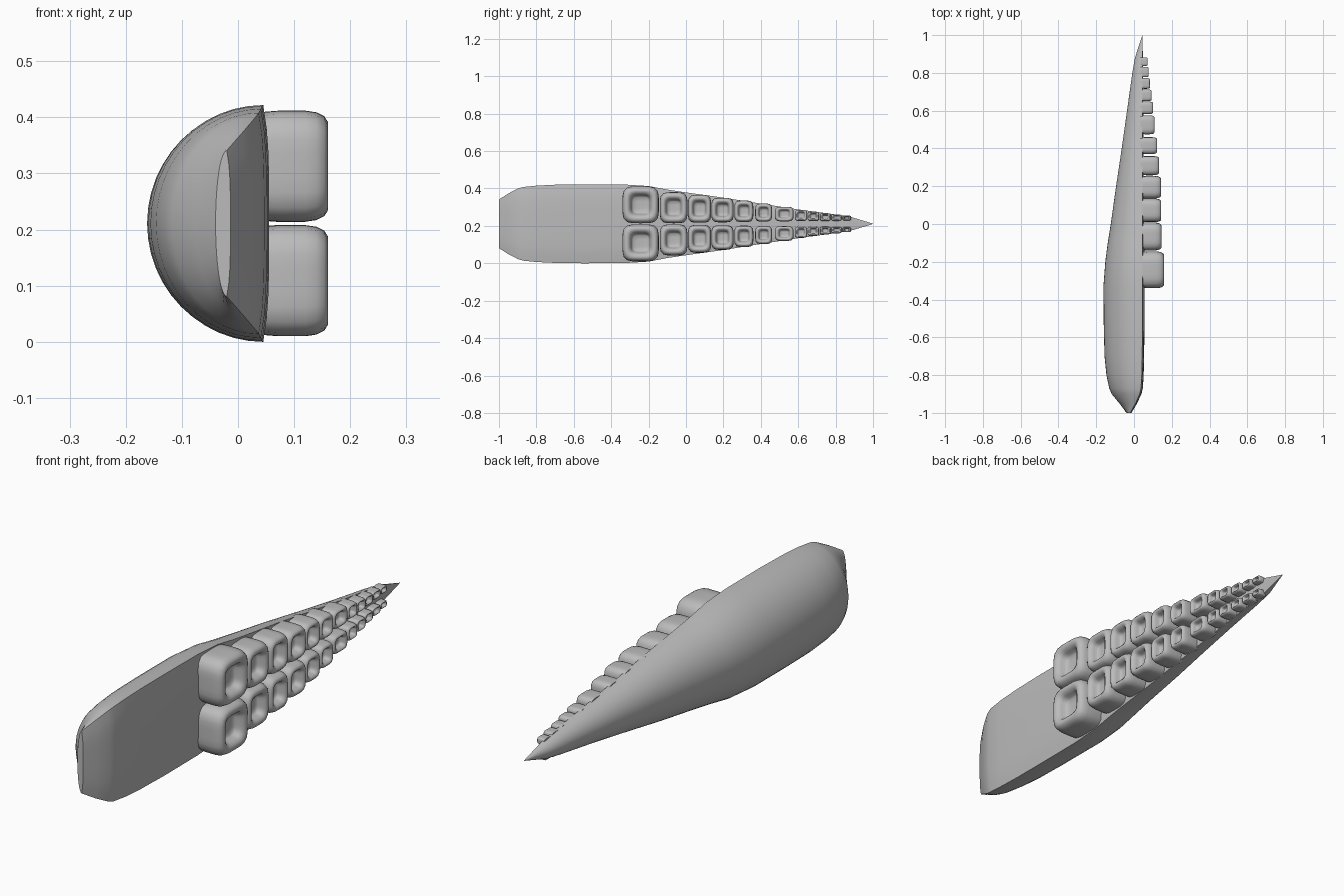
import bpy, bmesh, math

if "Cube" in bpy.data.objects:
    bpy.data.objects.remove(bpy.data.objects["Cube"], do_unlink=True)

MID = 0.211  # height of the centre line

grey = bpy.data.materials.new("matte grey")
grey.use_nodes = True
grey.diffuse_color = (0.5, 0.5, 0.5, 1)
grey.node_tree.nodes["Principled BSDF"].inputs["Base Color"].default_value = (0.5, 0.5, 0.5, 1)


def loft(name, rings, angle):
    """Skin a list of closed rings, cap both ends and shade smooth."""
    bm = bmesh.new()
    loops = [[bm.verts.new(p) for p in ring] for ring in rings]
    for a, b in zip(loops, loops[1:]):
        n = len(a)
        for i in range(n):
            bm.faces.new((a[i], a[(i + 1) % n], b[(i + 1) % n], b[i]))
    bm.faces.new(loops[0])
    bm.faces.new(loops[-1])
    bmesh.ops.recalc_face_normals(bm, faces=bm.faces)
    mesh = bpy.data.meshes.new(name)
    bm.to_mesh(mesh)
    bm.free()
    mesh.materials.append(grey)
    obj = bpy.data.objects.new(name, mesh)
    bpy.context.collection.objects.link(obj)
    bpy.ops.object.select_all(action="DESELECT")
    obj.select_set(True)
    bpy.context.view_layer.objects.active = obj
    bpy.ops.object.shade_smooth_by_angle(angle=math.radians(angle))
    return obj


def half_round(y, half, rim, depth):
    """Half-round section: curved back towards -x, nearly flat face towards +x."""
    ring = []
    for i in range(25):
        t = math.pi * i / 24
        ring.append((rim - depth * math.sin(t), y, MID + half * math.cos(t)))
    for i in range(1, 10):
        s = -1 + i / 5
        ring.append((rim + 0.05 * half * (1 - s ** 4), y, MID + half * s))
    return ring


# Tapering arm: y, half height, rim x, depth of the round back
stations = [
    (-1.0, 0.13, -0.02, 0.02), (-0.95, 0.162, 0.008, 0.085), (-0.9, 0.188, 0.03, 0.148),
    (-0.87, 0.197, 0.037, 0.168), (-0.8, 0.204, 0.041, 0.187), (-0.7, 0.209, 0.043, 0.199),
    (-0.55, 0.211, 0.045, 0.205), (-0.33, 0.21, 0.045, 0.207), (-0.2, 0.202, 0.045, 0.197),
    (-0.1, 0.183, 0.045, 0.184), (0, 0.168, 0.045, 0.168), (0.2, 0.14, 0.045, 0.14),
    (0.4, 0.108, 0.045, 0.11), (0.6, 0.077, 0.045, 0.082), (0.8, 0.05, 0.045, 0.054),
    (0.88, 0.037, 0.045, 0.04), (1.0, 0.001, 0.045, 0.001),
]
loft("arm", [half_round(*s) for s in stations], 40)

# Cup outline: scale of the ring and share of the height
cup = [(0.97, 0), (1, 0.3), (1, 0.68), (0.97, 0.84), (0.9, 0.95), (0.8, 1), (0.7, 0.99),
       (0.6, 0.94), (0.53, 0.84), (0.49, 0.72), (0.42, 0.66), (0.2, 0.65)]


def sucker(name, y, z, ry, rz, top):
    base = 0.035
    rings = []
    for scale, share in cup:
        ring = []
        for i in range(28):
            t = math.tau * i / 28
            c, s = math.cos(t), math.sin(t)
            r = scale / (abs(c) ** 4.5 + abs(s) ** 4.5) ** (1 / 4.5)
            ring.append((base + (top - base) * share, y + ry * r * c, z + rz * r * s))
        rings.append(ring)
    loft(name, rings, 80)


# Paired rows: y start, y end, outer z, inner z, top x
rows = [
    (-0.34, -0.145, 0.412, 0.214, 0.16), (-0.14, 0.008, 0.38, 0.214, 0.145),
    (0.01, 0.135, 0.366, 0.217, 0.144), (0.135, 0.255, 0.35, 0.219, 0.142),
    (0.258, 0.36, 0.335, 0.221, 0.132), (0.37, 0.46, 0.319, 0.223, 0.122),
    (0.475, 0.575, 0.302, 0.224, 0.108), (0.582, 0.648, 0.286, 0.226, 0.1),
    (0.65, 0.712, 0.276, 0.226, 0.093), (0.716, 0.773, 0.268, 0.226, 0.084),
    (0.777, 0.832, 0.262, 0.227, 0.077), (0.837, 0.882, 0.256, 0.228, 0.071),
]
for n, (y0, y1, outer, inner, top) in enumerate(rows, 1):
    rise = (outer + inner) / 2 - MID
    for side, sign in (("upper", 1), ("lower", -1)):
        sucker(f"{side}_sucker_{n}", (y0 + y1) / 2, MID + sign * rise,
               (y1 - y0) / 2, (outer - inner) / 2, top)
